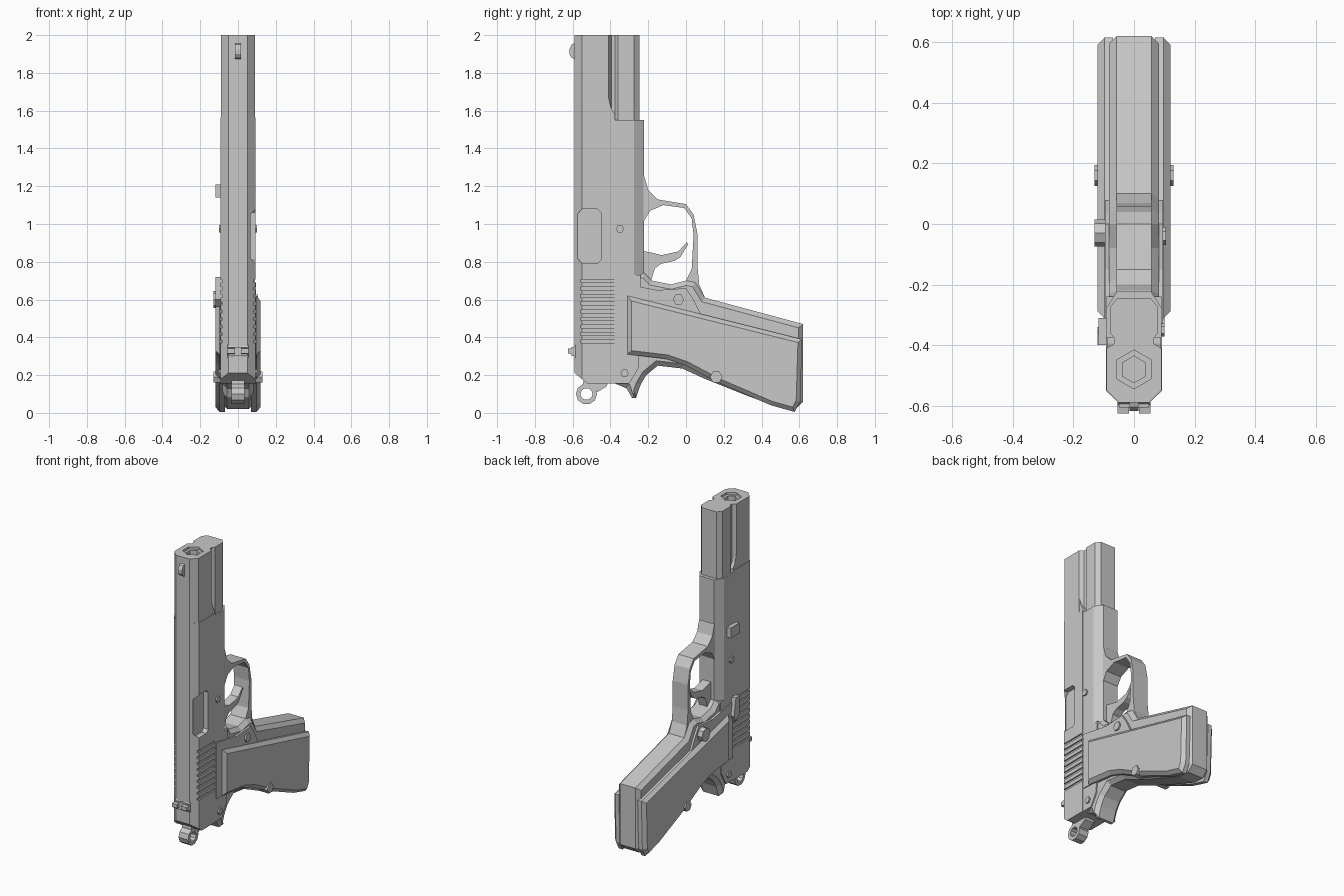
import bpy, bmesh, math
from mathutils import Vector

cube = bpy.data.objects.get("Cube")
if cube:
    bpy.data.objects.remove(cube, do_unlink=True)

steel = bpy.data.materials.new("plain grey")
steel.use_nodes = True
grey = (0.58, 0.58, 0.58, 1)
steel.diffuse_color = grey
steel.node_tree.nodes["Principled BSDF"].inputs["Base Color"].default_value = grey


def extrude(name, ring, shift, chamfer=0, both=True):
    """Extrude a flat ring of points, optionally chamfering its cap edges."""
    bm = bmesh.new()
    base = bm.faces.new([bm.verts.new(p) for p in ring])
    out = bmesh.ops.extrude_face_region(bm, geom=[base], use_keep_orig=True)
    moved = [g for g in out["geom"] if isinstance(g, bmesh.types.BMVert)]
    bmesh.ops.translate(bm, verts=moved, vec=shift)
    bmesh.ops.recalc_face_normals(bm, faces=bm.faces)
    if chamfer:
        caps = [f for f in bm.faces if abs(f.normal.dot(Vector(shift).normalized())) > 0.99
                and len(f.verts) == len(ring)]
        if not both:
            caps = [max(caps, key=lambda f: abs(f.calc_center_median().x))]
        edges = list({e for f in caps for e in f.edges})
        bmesh.ops.bevel(bm, geom=edges, offset=chamfer, segments=1, affect='EDGES')
    mesh = bpy.data.meshes.new(name)
    bm.to_mesh(mesh)
    bm.free()
    mesh.materials.append(steel)
    obj = bpy.data.objects.new(name, mesh)
    bpy.context.collection.objects.link(obj)
    return obj


def side(name, profile, x0, x1, chamfer=0, both=True):
    """Side profile (y, z) extruded across x."""
    return extrude(name, [(x0, y, z) for y, z in profile], (x1 - x0, 0, 0), chamfer, both)


def column(name, half, z0, z1):
    """Half cross-section (x, y), mirrored and extruded up z."""
    ring = half + [(-x, y) for x, y in reversed(half)]
    return extrude(name, [(x, y, z0) for x, y in ring], (0, 0, z1 - z0))


def rect(y0, y1, z0, z1):
    return [(y0, z0), (y1, z0), (y1, z1), (y0, z1)]


def circle(cy, cz, r, n=6, turn=0):
    return [(cy + r * math.cos(turn + math.tau * i / n),
             cz + r * math.sin(turn + math.tau * i / n)) for i in range(n)]


def cut(obj, cutters):
    for c in cutters:
        c.hide_render = True
        mod = obj.modifiers.new("cut", 'BOOLEAN')
        mod.operation = 'DIFFERENCE'
        mod.solver = 'EXACT'
        mod.object = c
        bpy.context.view_layer.objects.active = obj
        bpy.ops.object.modifier_apply(modifier=mod.name)
        bpy.data.objects.remove(c, do_unlink=True)


# Slide: rear block with ejection port, grip grooves and sloped back end
slide = column("slide", [(0.05, -0.59), (0.093, -0.55), (0.093, -0.375)], 0.155, 1.565)
port = [(-0.575, 0.82), (-0.55, 0.79), (-0.47, 0.79), (-0.45, 0.81),
        (-0.45, 1.06), (-0.47, 1.08), (-0.55, 1.08), (-0.575, 1.05)]
cutters = [side("port_cutter", port, 0.058, 0.2),
           side("end_cutter", [(-0.62, 0.235), (-0.52, 0.154), (-0.52, 0.1), (-0.62, 0.1)], -0.2, 0.2)]
for i in range(9):
    z = 0.37 + i * 0.04
    for s in (-1, 1):
        cutters.append(side("groove_cutter", rect(-0.56, -0.36, z, z + 0.016), s * 0.084, s * 0.2))
cut(slide, cutters)

# Slide nose: upper body with a waist above the spring housing, hollow muzzle
nose = column("slide_nose", [(0.05, -0.59), (0.09, -0.55), (0.09, -0.41), (0.066, -0.395),
                             (0.066, -0.375), (0.08, -0.36), (0.08, -0.275), (0.055, -0.245)],
              1.54, 2.0)
hexes = [(0.064, 1.985), (0.044, 1.8)]
cut(nose, [extrude("bore_cutter", [(x, y, z) for x, y in circle(0, -0.48, r, 6, math.pi / 2)],
                   (0, 0, 0.3)) for r, z in hexes])
side("slide_shoulder", [(-0.42, 1.55), (-0.42, 1.7), (-0.408, 1.66), (-0.395, 1.61),
                        (-0.375, 1.58), (-0.375, 1.55)], -0.089, 0.089)

# Sights
side("front_sight", [(-0.58, 1.87), (-0.605, 1.88), (-0.618, 1.9), (-0.618, 1.925),
                     (-0.605, 1.95), (-0.58, 1.96)], -0.015, 0.015)
sight = [(-0.58, 0.37), (-0.597, 0.345), (-0.625, 0.34), (-0.625, 0.315), (-0.597, 0.31), (-0.58, 0.28)]
for s in (-1, 1):
    side("rear_sight_post", sight, s * 0.016, s * 0.055)
side("rear_sight_base", rect(-0.605, -0.58, 0.3, 0.35), -0.05, 0.05)

# Hammer: ring on a short arm
hammer = side("hammer_ring", circle(-0.527, 0.1, 0.056, 10), -0.035, 0.035)
cut(hammer, [side("ring_cutter", circle(-0.527, 0.1, 0.032, 10), -0.1, 0.1)])
side("hammer_arm", [(-0.545, 0.15), (-0.49, 0.13), (-0.47, 0.11), (-0.42, 0.14), (-0.4, 0.2), (-0.54, 0.2)],
     -0.035, 0.035)

# Frame: dust cover under the slide
column("frame_dust_cover", [(0.09, -0.378), (0.09, -0.275), (0.055, -0.222)], 0.72, 1.55)

# Grip frame with backstrap spur
side("grip_frame", [(-0.375, 0.73), (-0.22, 0.74), (-0.18, 0.7), (-0.08, 0.68), (0.0, 0.7),
                    (0.05, 0.69), (0.1, 0.61), (0.62, 0.47), (0.62, 0.06), (0.58, 0.02),
                    (0.5, 0.025), (0.3, 0.1), (0.1, 0.18), (-0.02, 0.235), (-0.15, 0.25),
                    (-0.21, 0.2), (-0.24, 0.15), (-0.265, 0.078), (-0.285, 0.078),
                    (-0.315, 0.13), (-0.375, 0.155)], -0.082, 0.082, 0.025)
side("frame_rear", [(-0.378, 0.73), (-0.24, 0.73), (-0.25, 0.24), (-0.3, 0.155), (-0.378, 0.155)],
     -0.09, 0.09)
side("grip_surround", [(-0.365, 0.69), (-0.15, 0.65), (0.0, 0.66), (0.04, 0.6), (0.08, 0.52),
                       (0.0, 0.3), (-0.365, 0.31)], -0.096, 0.096)

# Grip panels and hardware on both sides
panel = [(-0.31, 0.62), (0.615, 0.39), (0.605, 0.06), (0.575, 0.005), (0.45, 0.04),
         (0.17, 0.16), (0.0, 0.25), (-0.1, 0.285), (-0.31, 0.31)]
hardware = {"frame_pin": (-0.35, 0.975, 0.022, 0.1), "rear_pin": (-0.325, 0.21, 0.022, 0.1),
            "frame_screw": (-0.04, 0.6, 0.03, 0.106), "grip_screw": (0.16, 0.19, 0.034, 0.13)}
for s in (-1, 1):
    side("grip_panel", panel, s * 0.07, s * 0.12, 0.022, both=False)
    for name, (y, z, r, x) in hardware.items():
        side(name, circle(y, z, r), s * 0.05, s * x)

# Controls on the right-hand side
side("magazine_button", circle(-0.03, 0.6, 0.045, 8), -0.13, -0.09)
side("slide_stop", rect(-0.4, -0.31, 1.14, 1.21), -0.118, -0.08)
side("safety_lever", [(-0.4, 0.72), (-0.36, 0.72), (-0.34, 0.6), (-0.36, 0.56), (-0.4, 0.6)],
     -0.12, -0.08)

# Trigger guard: open loop joined to the frame
outer = [(-0.24, 1.27), (-0.22, 1.25), (-0.2, 1.18), (-0.15, 1.13), (0.0, 1.105), (0.04, 1.05),
         (0.06, 0.95), (0.06, 0.78), (0.07, 0.68), (0.1, 0.61)]
inner = [(0.0, 0.62), (0.0, 0.7), (0.03, 0.76), (0.04, 0.94), (0.03, 1.03), (-0.01, 1.085),
         (-0.12, 1.1), (-0.19, 1.07), (-0.22, 1.02), (-0.24, 1.0)]
side("trigger_guard", outer + inner, -0.057, 0.057)

# Trigger
side("trigger", [(-0.24, 0.86), (-0.19, 0.85), (-0.13, 0.835), (-0.04, 0.855), (0.005, 0.905),
                 (0.01, 0.89), (-0.03, 0.825), (-0.06, 0.805), (-0.13, 0.79), (-0.165, 0.765),
                 (-0.185, 0.7), (-0.24, 0.7)], -0.03, 0.03)
